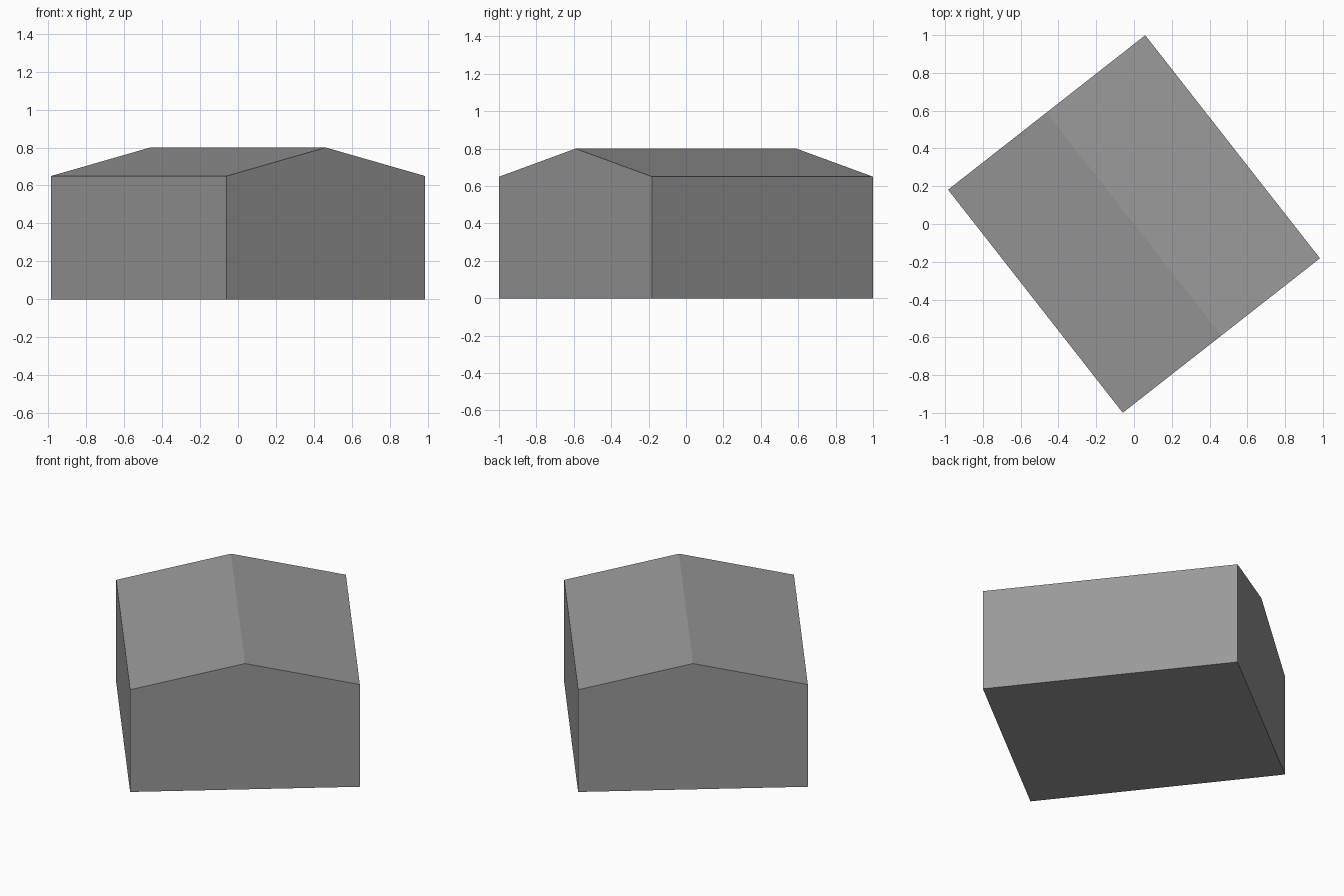
import bpy
import bmesh
import math

cube = bpy.data.objects.get("Cube")
if cube:
    bpy.data.objects.remove(cube, do_unlink=True)

WIDTH, LENGTH = 1.326, 1.50
EAVE, RIDGE = 0.65, 0.80
TURN = math.radians(38.07)

# Plain grey for walls and roof
grey = bpy.data.materials.new("plain_grey")
grey.use_nodes = True
colour = (0.32, 0.32, 0.32, 1)
grey.diffuse_color = colour
grey.node_tree.nodes["Principled BSDF"].inputs["Base Color"].default_value = colour

# Gable profile, extruded along the ridge
w, d = WIDTH / 2, LENGTH / 2
profile = [(-w, 0), (w, 0), (w, EAVE), (0, RIDGE), (-w, EAVE)]
bm = bmesh.new()
gable = bm.faces.new([bm.verts.new((x, -d, z)) for x, z in profile])
result = bmesh.ops.extrude_face_region(bm, geom=[gable], use_keep_orig=True)
moved = [g for g in result["geom"] if isinstance(g, bmesh.types.BMVert)]
bmesh.ops.translate(bm, verts=moved, vec=(0, LENGTH, 0))
bmesh.ops.recalc_face_normals(bm, faces=bm.faces)

mesh = bpy.data.meshes.new("gabled_building")
bm.to_mesh(mesh)
bm.free()
mesh.materials.append(grey)
building = bpy.data.objects.new("gabled_building", mesh)
building.rotation_euler.z = TURN
bpy.context.collection.objects.link(building)
